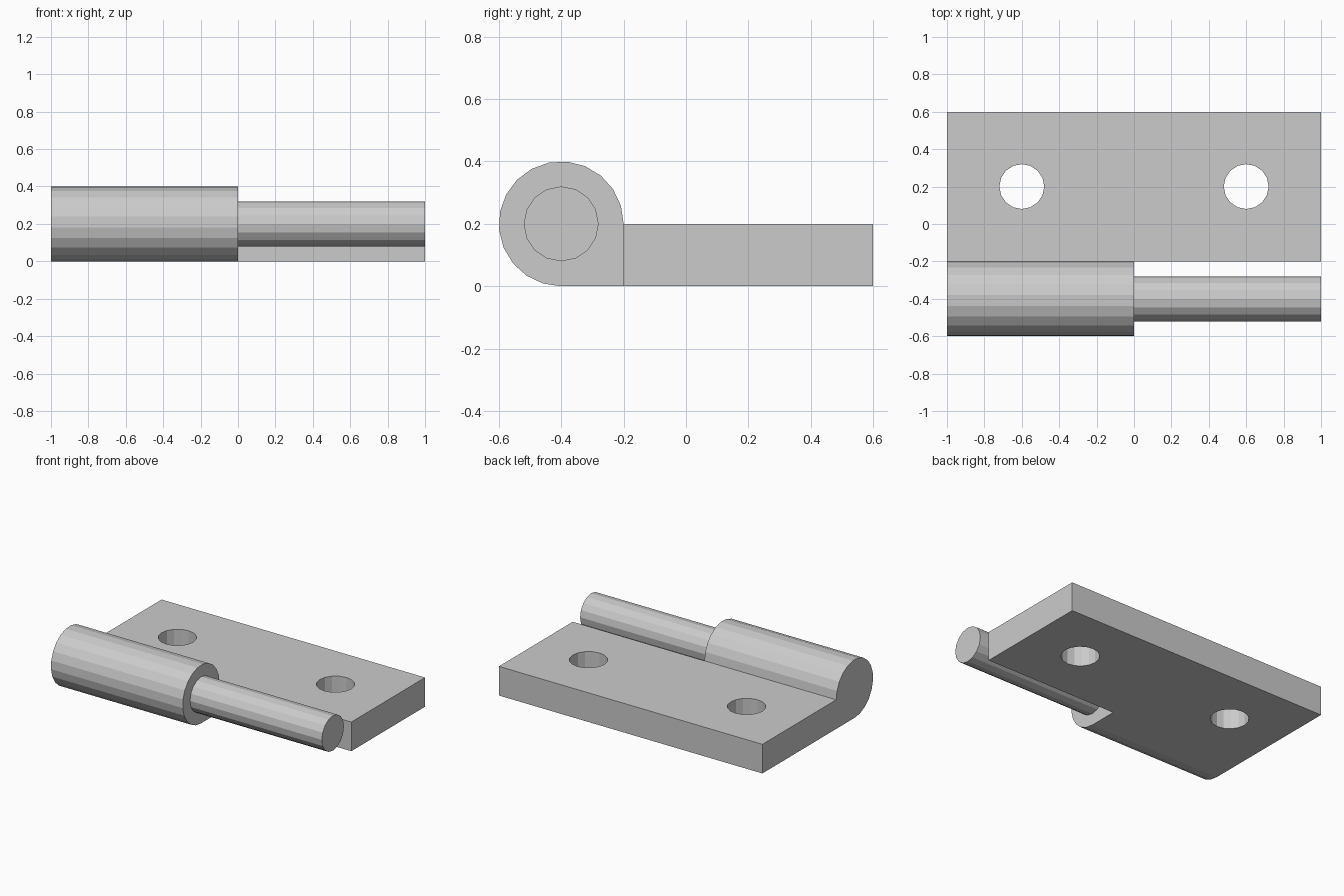
import bpy, bmesh
from math import sin, cos, radians
from mathutils import Vector

default = bpy.data.objects.get("Cube")
if default:
    bpy.data.objects.remove(default, do_unlink=True)

steel = bpy.data.materials.new("grey steel")
steel.use_nodes = True
colour = (0.6, 0.6, 0.6, 1)
steel.diffuse_color = colour
steel.node_tree.nodes["Principled BSDF"].inputs["Base Color"].default_value = colour


def arc(centre, radius, sweep, steps):
    """Points counter-clockwise round a centre, both ends included."""
    angles = [radians(sweep * i / steps) for i in range(steps + 1)]
    return [(centre[0] + radius * cos(a), centre[1] + radius * sin(a)) for a in angles]


def prism(name, profile, axis, start, end):
    """Extrude a 2D profile along x (profile in y, z) or z (profile in x, y)."""
    place = (lambda p: (start, *p)) if axis == "x" else (lambda p: (*p, start))
    bm = bmesh.new()
    face = bm.faces.new([bm.verts.new(place(p)) for p in profile])
    out = bmesh.ops.extrude_face_region(bm, geom=[face])
    shift = Vector((end - start, 0, 0) if axis == "x" else (0, 0, end - start))
    moved = [v for v in out["geom"] if isinstance(v, bmesh.types.BMVert)]
    bmesh.ops.translate(bm, vec=shift, verts=moved)
    bmesh.ops.recalc_face_normals(bm, faces=bm.faces)
    mesh = bpy.data.meshes.new(name)
    bm.to_mesh(mesh)
    bm.free()
    mesh.materials.append(steel)
    obj = bpy.data.objects.new(name, mesh)
    bpy.context.collection.objects.link(obj)
    return obj


def combine(target, helper, operation):
    mod = target.modifiers.new(helper.name, "BOOLEAN")
    mod.operation, mod.solver, mod.object = operation, "EXACT", helper
    helper.hide_render = True
    helper.hide_set(True)


AXIS = (-0.4, 0.2)   # hinge axis in y, z

# Flat leaf
leaf = prism("hinge_leaf", [(-0.2, 0), (0.6, 0), (0.6, 0.2), (-0.2, 0.2)], "x", -1, 1)

# Round knuckle with a flat foot, merged into the leaf
knuckle_profile = arc(AXIS, 0.2, 270, 16) + [(-0.2, 0)]
knuckle = prism("knuckle", knuckle_profile, "x", -1, 0)
combine(leaf, knuckle, "UNION")

# Screw holes
for side, x in (("right", -0.6), ("left", 0.6)):
    hole = prism(side + "_screw_hole", arc((x, 0.2), 0.12, 360, 16)[:-1], "z", -0.1, 0.3)
    combine(leaf, hole, "DIFFERENCE")

# Hinge pin
prism("hinge_pin", arc(AXIS, 0.12, 360, 16)[:-1], "x", -0.05, 1)
